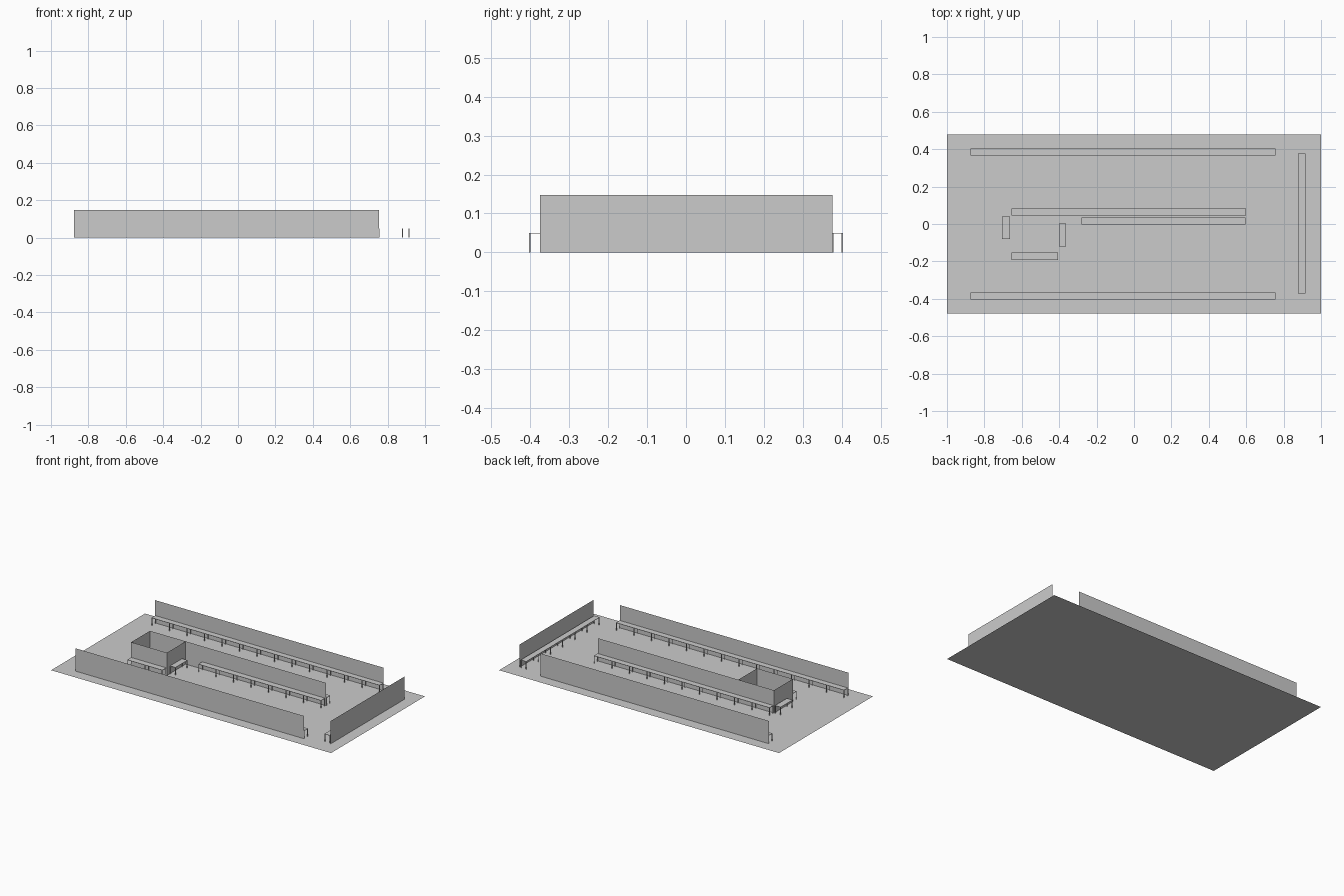
import bpy, bmesh
from mathutils import Matrix, Vector

if "Cube" in bpy.data.objects:
    bpy.data.objects.remove(bpy.data.objects["Cube"])

FLOOR_X, FLOOR_Y = 1.0, 0.479
WALL_H, BENCH_H = 0.147, 0.05
TOP_T, LEG, STEP = 0.002, 0.004, 0.125


def finish(name, bm):
    mesh = bpy.data.meshes.new(name)
    bm.to_mesh(mesh)
    bm.free()
    obj = bpy.data.objects.new(name, mesh)
    bpy.context.collection.objects.link(obj)
    return obj


def quad(name, pts):
    bm = bmesh.new()
    bm.faces.new([bm.verts.new(p) for p in pts])
    return finish(name, bm)


def wall(name, a, b):
    # thin upright panel from a to b
    return quad(name, [(*a, 0), (*b, 0), (*b, WALL_H), (*a, WALL_H)])


def box(bm, lo, hi):
    lo, hi = Vector(lo), Vector(hi)
    m = Matrix.Translation((lo + hi) / 2) @ Matrix.Diagonal((*(hi - lo), 1))
    bmesh.ops.create_cube(bm, size=1, matrix=m)


def bench(name, x0, x1, y0, y1):
    # slim top carried by pairs of thin legs at every module joint
    bm = bmesh.new()
    box(bm, (x0, y0, BENCH_H - TOP_T), (x1, y1, BENCH_H))
    nx = max(1, round((x1 - x0) / STEP))
    ny = max(1, round((y1 - y0) / STEP))
    for i in range(nx + 1):
        for j in range(ny + 1):
            x = x0 + (x1 - x0 - LEG) * i / nx
            y = y0 + (y1 - y0 - LEG) * j / ny
            box(bm, (x, y, 0), (x + LEG, y + LEG, BENCH_H - TOP_T))
    return finish(name, bm)


# Floor
quad("floor", [(-FLOOR_X, -FLOOR_Y, 0), (FLOOR_X, -FLOOR_Y, 0),
               (FLOOR_X, FLOOR_Y, 0), (-FLOOR_X, FLOOR_Y, 0)])

# Outer walls
wall("front_wall", (-0.877, -0.407), (0.755, -0.407))
wall("back_wall", (-0.877, 0.407), (0.755, 0.407))
wall("right_wall", (0.925, -0.375), (0.925, 0.376))

# Central long wall and open-topped enclosure
wall("island_wall", (-0.658, 0.042), (0.6, 0.042))
wall("enclosure_left_wall", (-0.658, -0.15), (-0.658, 0.042))
wall("enclosure_right_wall", (-0.403, -0.15), (-0.403, 0.042))
wall("enclosure_front_wall", (-0.658, -0.15), (-0.403, -0.15))

# Benches along the walls
for name, *ext in [
    ("front_bench", -0.873, 0.756, -0.403, -0.365),
    ("back_bench", -0.873, 0.756, 0.365, 0.403),
    ("right_bench", 0.877, 0.916, -0.371, 0.378),
    ("island_back_bench", -0.656, 0.6, 0.046, 0.084),
    ("island_front_bench", -0.281, 0.596, -0.004, 0.036),
    ("enclosure_left_bench", -0.705, -0.664, -0.081, 0.041),
    ("enclosure_right_bench", -0.402, -0.364, -0.119, 0.004),
    ("enclosure_front_bench", -0.656, -0.406, -0.193, -0.153),
]:
    bench(name, *ext)
